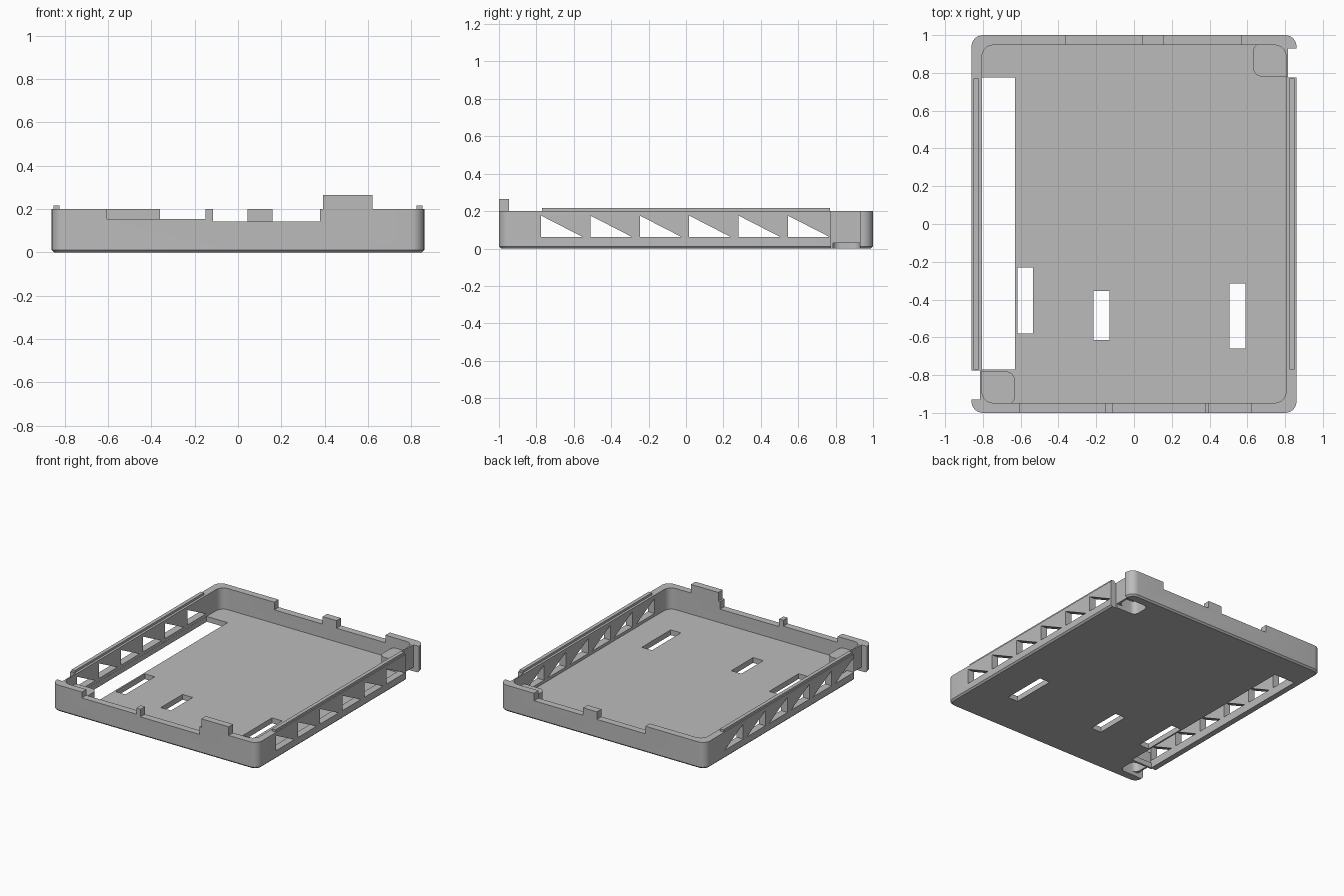
import bpy, bmesh, math

cube = bpy.data.objects.get("Cube")
if cube:
    bpy.data.objects.remove(cube, do_unlink=True)

mat = bpy.data.materials.new("matte grey")
mat.use_nodes = True
GREY = (0.5, 0.5, 0.5, 1)
mat.diffuse_color = GREY
mat.node_tree.nodes["Principled BSDF"].inputs["Base Color"].default_value = GREY


def prism(name, outline, z0, z1, axis="z", chamfer=0):
    """Extrude a 2D outline along z, or along x when axis is 'x'."""
    bm = bmesh.new()
    place = (lambda a, b, h: (a, b, h)) if axis == "z" else (lambda a, b, h: (h, a, b))
    face = bm.faces.new([bm.verts.new(place(a, b, z0)) for a, b in outline])
    base_edges = list(face.edges)
    new = bmesh.ops.extrude_face_region(bm, geom=[face])["geom"]
    offset = place(0, 0, z1 - z0)
    bmesh.ops.translate(bm, vec=offset, verts=[v for v in new if isinstance(v, bmesh.types.BMVert)])
    if chamfer:
        bmesh.ops.bevel(bm, geom=base_edges, offset=chamfer, segments=1, affect="EDGES")
    bmesh.ops.recalc_face_normals(bm, faces=bm.faces)
    mesh = bpy.data.meshes.new(name)
    bm.to_mesh(mesh)
    bm.free()
    mesh.materials.append(mat)
    obj = bpy.data.objects.new(name, mesh)
    bpy.context.collection.objects.link(obj)
    return obj


def rect(x0, x1, y0, y1):
    return [(x0, y0), (x1, y0), (x1, y1), (x0, y1)]


def round_rect(x0, x1, y0, y1, r, n=8):
    pts = []
    centres = [(x1 - r, y1 - r), (x0 + r, y1 - r), (x0 + r, y0 + r), (x1 - r, y0 + r)]
    for q, (cx, cy) in enumerate(centres):
        for i in range(n + 1):
            a = math.pi / 2 * (q + i / n)
            pts.append((cx + r * math.cos(a), cy + r * math.sin(a)))
    return pts


def turned(outline, s):
    """Half-turn an outline about the centre when s is -1."""
    return [(s * x, s * y) for x, y in outline]


def combine(target, other, operation):
    mod = target.modifiers.new("cut", "BOOLEAN")
    mod.object, mod.operation, mod.solver = other, operation, "EXACT"
    bpy.context.view_layer.update()
    graph = bpy.context.evaluated_depsgraph_get()
    mesh = bpy.data.meshes.new_from_object(target.evaluated_get(graph))
    target.modifiers.clear()
    target.data = mesh
    bpy.data.objects.remove(other, do_unlink=True)


def cut(outline, z0, z1, axis="z"):
    combine(tray, prism("cutter", outline, z0, z1, axis), "DIFFERENCE")


FLOOR, RIM = 0.04, 0.2
HX, HY, IX, IY = 0.86, 1.0, 0.805, 0.947

# Tray with hollow interior
tray = prism("tray", round_rect(-HX, HX, -HY, HY, 0.06), 0, RIM, chamfer=0.012)
cut(round_rect(-IX, IX, -IY, IY, 0.06), FLOOR, 0.5)

# Raised corner blocks, each with an outer notch and a pocket beneath
for s in (1, -1):
    block = prism("block", turned(round_rect(0.63, 0.858, 0.78, 0.96, 0.05), s), 0.015, 0.125)
    combine(tray, block, "UNION")
    cut(turned(rect(0.815, 0.95, 0.776, 0.93), s), -0.1, 0.5)
    cut(turned(round_rect(0.65, 0.9, 0.785, 0.929, 0.04), s), -0.1, 0.03)
    cut(turned(round_rect(0.65, 0.8, 0.785, 0.929, 0.04), s), 0.02, 0.1)

# Floor openings
for opening in [(-0.804, -0.63, -0.77, 0.775), (-0.618, -0.535, -0.58, -0.23),
                (-0.215, -0.13, -0.615, -0.355), (0.505, 0.59, -0.66, -0.315)]:
    cut(rect(*opening), -0.1, 0.1)

# Triangular windows through both side walls
for i in range(6):
    y = -0.775 + 0.264 * i
    tri = [(y, 0.062), (y + 0.222, 0.062), (y, 0.176)]
    for x in (-0.83, 0.83):
        cut(tri, x - 0.1, x + 0.1, "x")

# Lowered stretches of the front and back walls
for x0, x1, side, z in [(-0.605, -0.15, -1, 0.155), (-0.115, 0.378, -1, 0.143),
                        (-0.36, 0.045, 1, 0.143), (0.16, 0.57, 1, 0.143)]:
    cut(rect(x0, x1, *sorted((side * 0.92, side * 1.1))), z, 0.5)

# Tall tab on the front wall
prism("front_tab", rect(0.393, 0.622, -HY, -IY), RIM, 0.265)

# Snap ridges on top of the side walls
for name, x in (("left_ridge", 0.837), ("right_ridge", -0.837)):
    prism(name, rect(x - 0.014, x + 0.014, -0.77, 0.77), RIM, 0.216)

# Smooth the rounded corners only
bpy.ops.object.select_all(action="DESELECT")
tray.select_set(True)
bpy.context.view_layer.objects.active = tray
bpy.ops.object.shade_smooth_by_angle(angle=math.radians(30))
